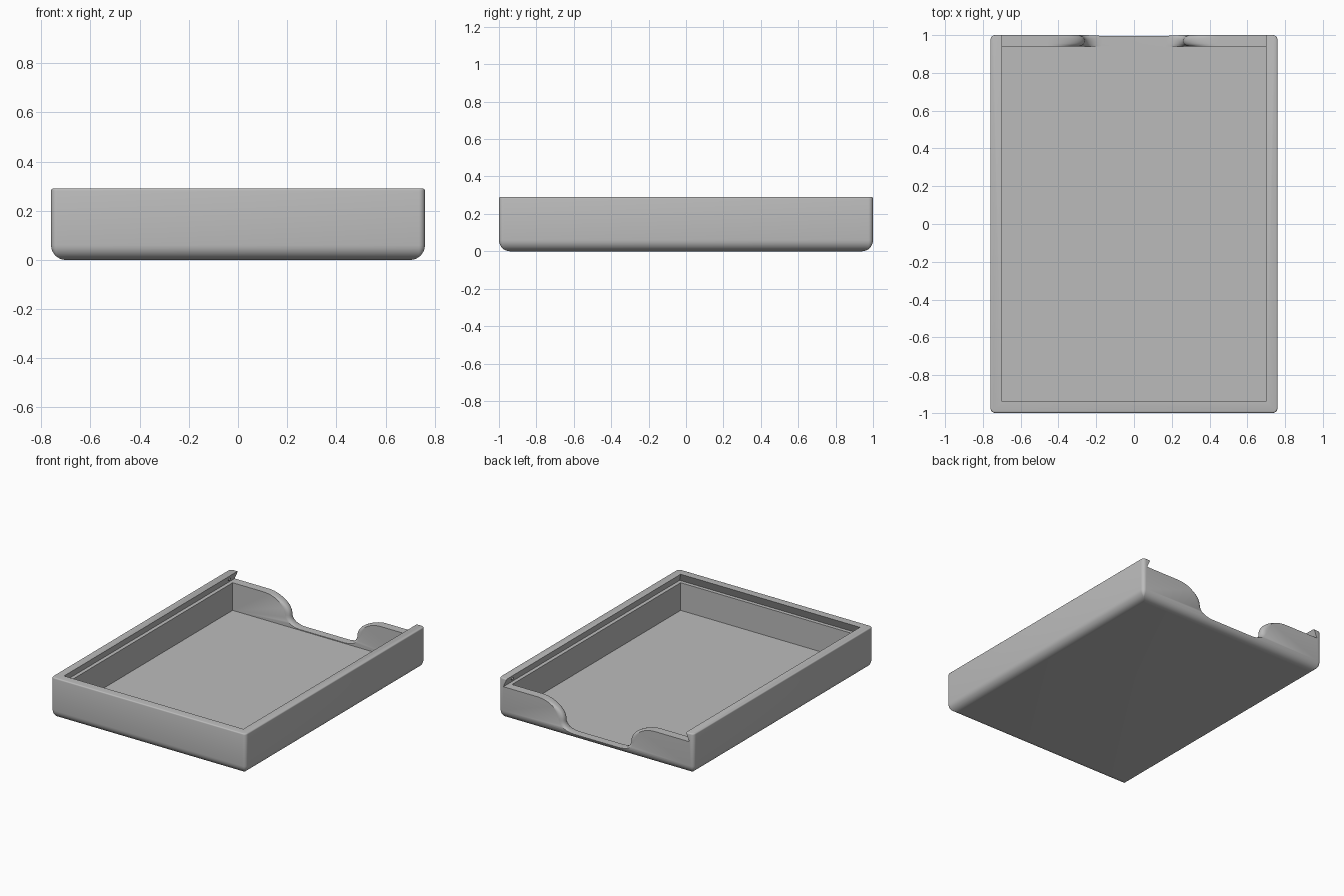
import bpy, bmesh, math
from mathutils import Vector

cube = bpy.data.objects.get("Cube")
if cube:
    bpy.data.objects.remove(cube, do_unlink=True)

HX, HY, TOP = 0.76, 1.0, 0.29      # outer half sizes and height
IN_X, IN_Y = 0.70, 0.94            # inner half sizes
FLOOR, LEDGE = 0.035, 0.23         # tray floor and lid ledge heights
UNDERCUT = 0.026
BASE_R, CORNER_R, TOP_R = 0.06, 0.025, 0.008

grey = bpy.data.materials.new("plain grey")
grey.use_nodes = True
grey.diffuse_color = (0.5, 0.5, 0.5, 1)
grey.node_tree.nodes["Principled BSDF"].inputs["Base Color"].default_value = (0.5, 0.5, 0.5, 1)


def loft(name, rings):
    """Skin a stack of equal closed rings and cap both ends."""
    bm = bmesh.new()
    loops = [[bm.verts.new(p) for p in ring] for ring in rings]
    n = len(loops[0])
    for a, b in zip(loops, loops[1:]):
        for i in range(n):
            j = (i + 1) % n
            bm.faces.new((a[i], a[j], b[j], b[i]))
    bm.faces.new(loops[0][::-1])
    bm.faces.new(loops[-1])
    bmesh.ops.recalc_face_normals(bm, faces=bm.faces)
    mesh = bpy.data.meshes.new(name)
    bm.to_mesh(mesh)
    bm.free()
    obj = bpy.data.objects.new(name, mesh)
    bpy.context.collection.objects.link(obj)
    mesh.materials.append(grey)
    return obj


def rounded_ring(inset, z, steps=6):
    """Rounded rectangle at height z, shrunk by inset."""
    r = max(CORNER_R - inset, 0.002)
    ring = []
    for k, (sx, sy) in enumerate(((1, 1), (-1, 1), (-1, -1), (1, -1))):
        for i in range(steps + 1):
            a = math.pi / 2 * (k + i / steps)
            ring.append((sx * (HX - inset - r) + r * math.cos(a),
                         sy * (HY - inset - r) + r * math.sin(a), z))
    return ring


def rect(hx, y0, y1, z):
    return [(-hx, y0, z), (hx, y0, z), (hx, y1, z), (-hx, y1, z)]


def notch_ring(y, flare):
    """Thumb notch outline: convex shoulder running into a concave foot."""
    half = [(0.46, 0.3, 0)]
    for i in range(13):
        a = math.pi / 2 * i / 12
        half.append((0.46 - 0.20 * math.sin(a), 0.11 + 0.12 * math.cos(a), math.sin(a)))
    for i in range(1, 9):
        a = math.pi / 2 * i / 8
        half.append((0.17 + 0.09 * math.cos(a), 0.11 - 0.07 * math.sin(a), math.cos(a)))
    right = [(x + flare * w, y, z) for x, z, w in half]
    return right + [(-x, yy, z) for x, yy, z in reversed(right)]


def cut(target, cutter):
    cutter.hide_render = True
    mod = target.modifiers.new("cut", 'BOOLEAN')
    mod.object, mod.operation, mod.solver = cutter, 'DIFFERENCE', 'EXACT'
    bpy.context.view_layer.objects.active = target
    bpy.ops.object.modifier_apply(modifier=mod.name)
    bpy.data.objects.remove(cutter, do_unlink=True)


# Outer shell with rounded base and softly eased top
rings = []
for i in range(9):
    a = math.pi / 2 * i / 8
    rings.append(rounded_ring(BASE_R * (1 - math.sin(a)), BASE_R * (1 - math.cos(a))))
for i in range(4):
    a = math.pi / 2 * i / 3
    rings.append(rounded_ring(TOP_R * (1 - math.cos(a)), TOP - TOP_R * (1 - math.sin(a))))
tray = loft("tray_body", rings)

# Dovetail slot for a sliding lid, open at the back
slope = UNDERCUT / (TOP - LEDGE)
slot = []
for z in (LEDGE, TOP + 0.01):
    grow = slope * (TOP - z)
    slot.append(rect(IN_X + grow, -IN_Y - grow, HY + 0.1, z))
cut(tray, loft("slot_cutter", slot))

# Storage cavity
cut(tray, loft("cavity_cutter", [rect(IN_X, -IN_Y, IN_Y, z) for z in (FLOOR, 0.25)]))

# Thumb notch through the back wall, flared at both faces
stations = [(IN_Y - 0.01, 0.03)]
for i in range(9):
    t = -1 + i / 4
    stations.append((0.97 + 0.03 * t, 0.03 * (1 - math.sqrt(1 - t * t))))
stations.append((HY + 0.01, 0.03))
cut(tray, loft("notch_cutter", [notch_ring(y, f) for y, f in stations]))


def shade(obj):
    bpy.ops.object.select_all(action='DESELECT')
    obj.select_set(True)
    bpy.context.view_layer.objects.active = obj
    bpy.ops.object.shade_smooth_by_angle(angle=math.radians(35))


shade(tray)

# Small lid catches in the slot near the open end
for side, name in ((-1, "right_catch"), (1, "left_catch")):
    bpy.ops.mesh.primitive_uv_sphere_add(segments=16, ring_count=8, radius=0.01,
                                         location=(side * 0.715, 0.92, 0.26))
    catch = bpy.context.object
    catch.name = name
    catch.data.materials.append(grey)
    shade(catch)
